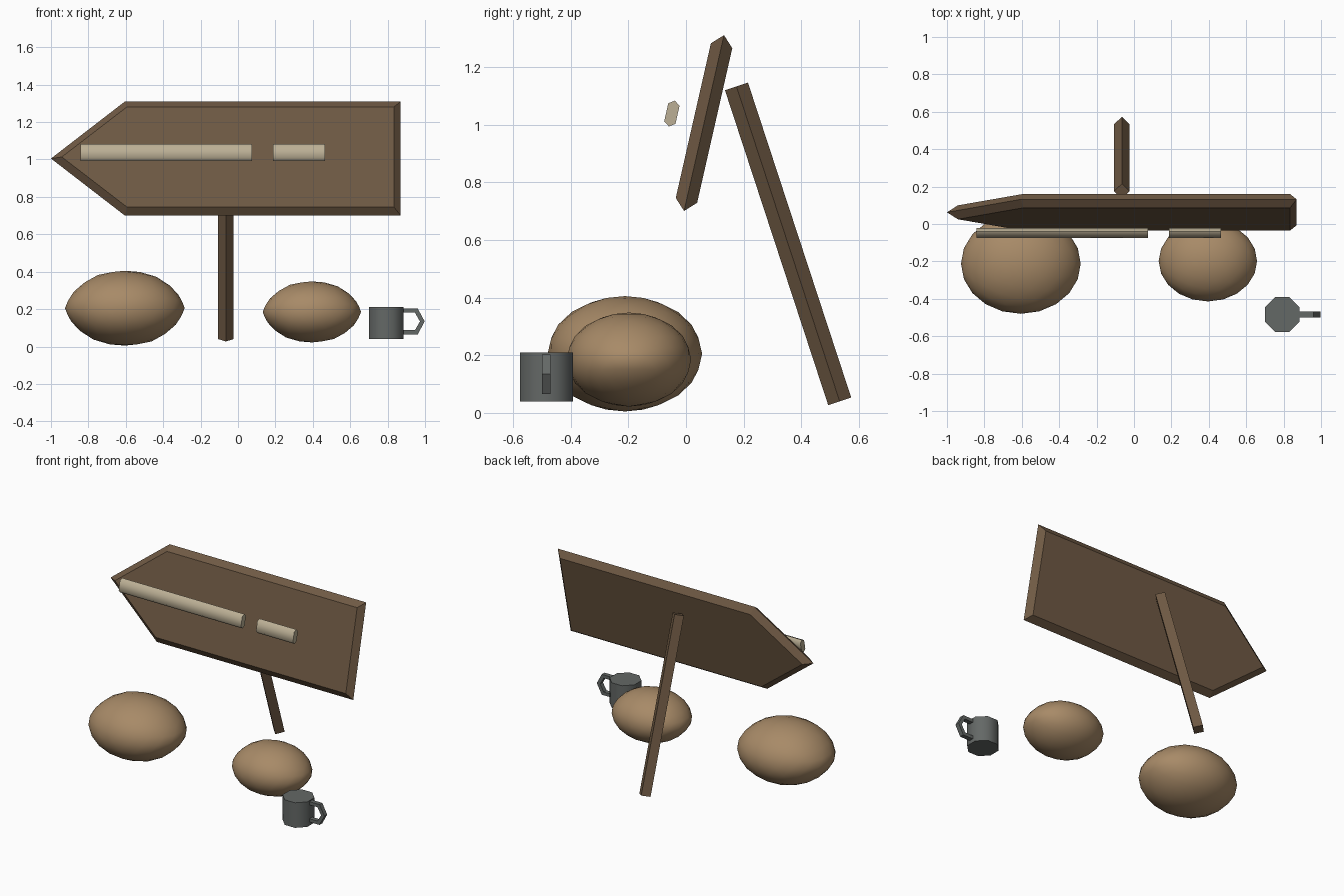
import bpy, bmesh, math
from mathutils import Vector

cube = bpy.data.objects.get("Cube")
if cube:
    bpy.data.objects.remove(cube, do_unlink=True)


def material(name, rgb):
    mat = bpy.data.materials.new(name)
    mat.use_nodes = True
    color = (*rgb, 1)
    mat.diffuse_color = color
    mat.node_tree.nodes["Principled BSDF"].inputs["Base Color"].default_value = color
    return mat


wood = material("brown wood", (0.16, 0.102, 0.058))
stone = material("tan stone", (0.39, 0.255, 0.137))
cream = material("cream paint", (0.50, 0.43, 0.30))
metal = material("grey metal", (0.127, 0.138, 0.133))


def finish(name, bm, mat, smooth=None):
    """Turn a bmesh into an object, smooth below the given angle."""
    bmesh.ops.recalc_face_normals(bm, faces=bm.faces)
    mesh = bpy.data.meshes.new(name)
    bm.to_mesh(mesh)
    bm.free()
    mesh.materials.append(mat)
    if smooth:
        mesh.polygons.foreach_set("use_smooth", [True] * len(mesh.polygons))
        mesh.set_sharp_from_angle(angle=math.radians(smooth))
    obj = bpy.data.objects.new(name, mesh)
    bpy.context.scene.collection.objects.link(obj)
    return obj


def loft(name, rings, mat, smooth=None):
    """Skin a list of matching rings and cap both ends."""
    bm = bmesh.new()
    loops = [[bm.verts.new(p) for p in ring] for ring in rings]
    for a, b in zip(loops, loops[1:]):
        for i in range(len(a)):
            j = (i + 1) % len(a)
            bm.faces.new((a[i], a[j], b[j], b[i]))
    bm.faces.new(loops[0])
    bm.faces.new(loops[-1])
    return finish(name, bm, mat, smooth)


# Arrow-shaped board: pointed rim with inset faces, leaning back
tilt = math.radians(12.8)
up = Vector((0, math.sin(tilt), math.cos(tilt)))
front = Vector((0, -math.cos(tilt), math.sin(tilt)))
side = Vector((1, 0, 0))
board_center = Vector((0, 0.0625, 1.005))


def arrow(tip, shoulder, end, half, depth):
    outline = [(tip, 0), (shoulder, half), (end, half), (end, -half), (shoulder, -half)]
    return [board_center + side * x + up * v + front * depth for x, v in outline]


inset = (-0.942, -0.593, 0.834, 0.275)
loft("sign_board", [arrow(*inset, 0.038),
                    arrow(-1, -0.605, 0.87, 0.3125, 0),
                    arrow(*inset, -0.038)], wood)

# Diamond-section post propping the board from behind
post_top, post_foot = Vector((-0.065, 0.175, 1.132)), Vector((-0.065, 0.533, 0.04))
across = (post_foot - post_top).cross(side).normalized()
corners = [side, across, -side, -across]
loft("support_post", [[end + c * 0.042 for c in corners]
                      for end in (post_top, post_foot)], wood)

# Two painted bars in front of the board
bar_center = Vector((0, -0.049, 1.038))
bar_section = [(0.046, 0), (0.032, 0.02), (-0.032, 0.02),
               (-0.046, 0), (-0.032, -0.02), (0.032, -0.02)]
for name, left, right in (("long_bar", -0.843, 0.075), ("short_bar", 0.188, 0.465)):
    loft(name, [[bar_center + side * x + up * v + front * d for v, d in bar_section]
                for x in (left, right)], cream, 62)


# Rounded rocks with ends that taper to a point
def rock(name, center, radii):
    bm = bmesh.new()
    bmesh.ops.create_icosphere(bm, subdivisions=3, radius=1)
    for v in bm.verts:
        x, y, z = v.co
        z *= 1 - 0.35 * abs(x) ** 5
        v.co = Vector(center) + Vector((x * radii[0], y * radii[1], z * radii[2]))
    finish(name, bm, stone, 60)


rock("large_rock", (-0.605, -0.212, 0.205), (0.32, 0.268, 0.2))
rock("small_rock", (0.395, -0.198, 0.185), (0.263, 0.216, 0.163))

# Eight-sided mug
mug_x, mug_y = 0.793, -0.484
angles = [math.radians(22.5 + 45 * i) for i in range(8)]
loft("mug_body", [[(mug_x + 0.1 * math.cos(a), mug_y + 0.1 * math.sin(a), z) for a in angles]
                  for z in (0.04, 0.21)], metal, 50)

# Angular mug handle
outer = [(0.87, 0.069), (0.961, 0.069), (0.998, 0), (0.961, -0.069), (0.87, -0.069)]
inner = [(0.87, 0.047), (0.946, 0.047), (0.973, 0), (0.946, -0.047), (0.87, -0.047)]
handle_z, half_width = 0.134, 0.015
loft("mug_handle", [[(o[0], mug_y - half_width, handle_z + o[1]),
                     (o[0], mug_y + half_width, handle_z + o[1]),
                     (i[0], mug_y + half_width, handle_z + i[1]),
                     (i[0], mug_y - half_width, handle_z + i[1])]
                    for o, i in zip(outer, inner)], metal)
